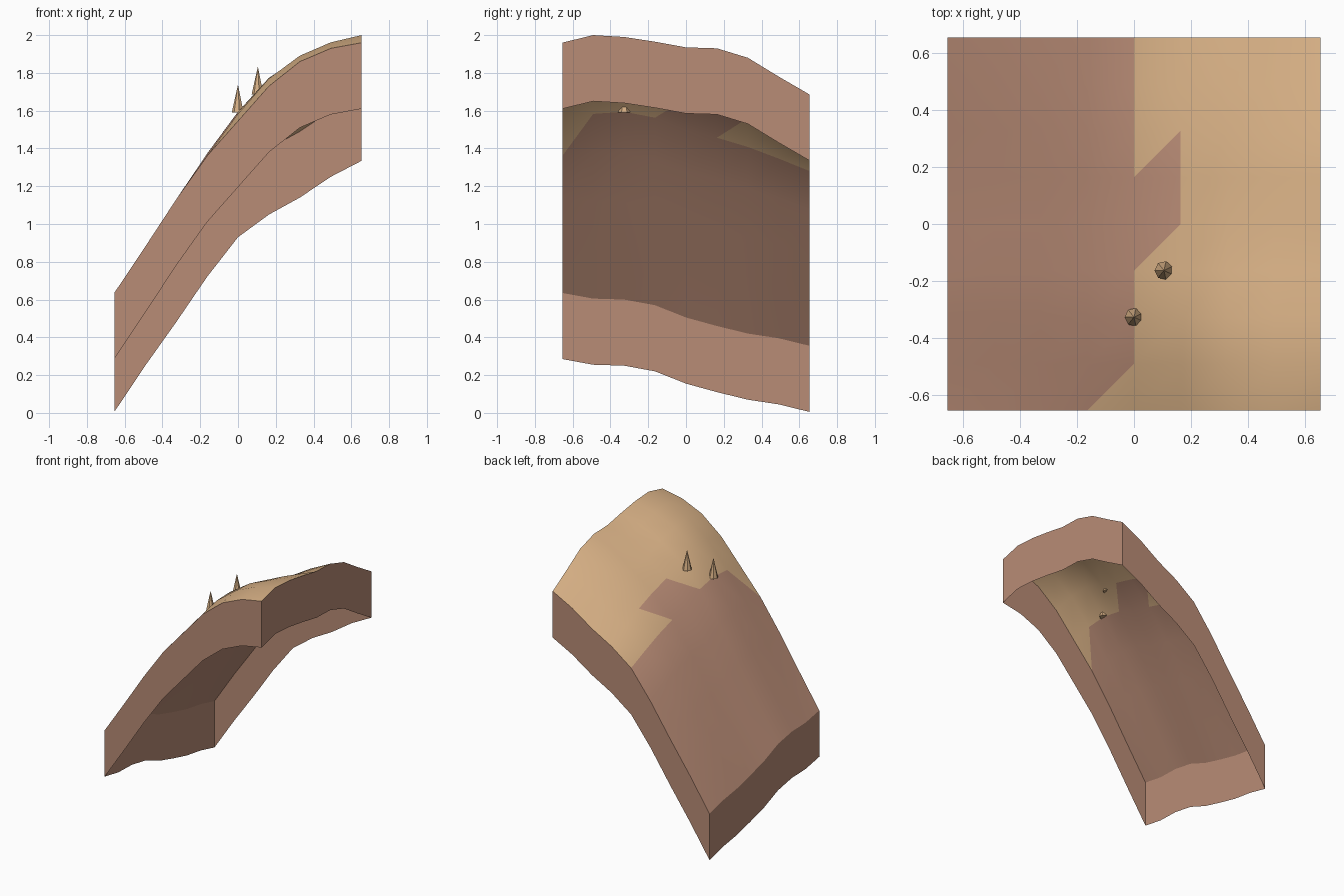
import bpy, bmesh, math

cube = bpy.data.objects.get("Cube")
if cube:
    bpy.data.objects.remove(cube)

N = 8
HALF = 0.655
STEP = 2 * HALF / N
SKIRT = 0.35

# Heights along the four borders of the tile
FRONT = [.635, .88, 1.13, 1.36, 1.545, 1.73, 1.86, 1.93, 1.96]
BACK = [.355, .60, .83, 1.07, 1.28, 1.40, 1.49, 1.60, 1.685]
RIGHT = [.635, .605, .60, .57, .505, .46, .42, .395, .355]
LEFT = [1.96, 2.0, 1.99, 1.965, 1.935, 1.93, 1.88, 1.78, 1.685]


def material(name, rgb):
    linear = [((c / 255 + 0.055) / 1.055) ** 2.4 for c in rgb] + [1]
    mat = bpy.data.materials.new(name)
    mat.use_nodes = True
    mat.diffuse_color = linear
    mat.node_tree.nodes["Principled BSDF"].inputs["Base Color"].default_value = linear
    return mat


earth = material("brown earth", (185, 140, 118))
sand = material("tan sand", (215, 176, 133))


def height(i, j):
    """Blend the border heights across the tile and add a low knoll."""
    u, v = i / N, j / N
    z = (1 - v) * FRONT[i] + v * BACK[i] + (1 - u) * RIGHT[j] + u * LEFT[j]
    z -= (1 - v) * ((1 - u) * FRONT[0] + u * FRONT[N])
    z -= v * ((1 - u) * BACK[0] + u * BACK[N])
    if 0 < i < N and 0 < j < N:
        x, y = i * STEP - HALF, j * STEP - HALF
        z += 0.055 * math.exp(-((x - 0.1) ** 2 + (y + 0.28) ** 2) / 0.097)
    return z


def is_earth(p):
    """Earth covers the steep side and a small diagonal patch past the middle."""
    d = p.y - p.x
    if p.x < 0:
        return d > -3 * STEP
    return p.x < STEP and abs(d) < STEP


def finish(bm, name, mats, smooth=False):
    mesh = bpy.data.meshes.new(name)
    bm.to_mesh(mesh)
    bm.free()
    obj = bpy.data.objects.new(name, mesh)
    bpy.context.collection.objects.link(obj)
    for m in mats:
        mesh.materials.append(m)
    if smooth:
        bpy.ops.object.select_all(action="DESELECT")
        obj.select_set(True)
        bpy.context.view_layer.objects.active = obj
        bpy.ops.object.shade_smooth_by_angle(angle=math.radians(30))
    return obj


# Hillside surface, every cell split along the same diagonal
bm = bmesh.new()
grid = [[bm.verts.new((i * STEP - HALF, j * STEP - HALF, height(i, j)))
         for j in range(N + 1)] for i in range(N + 1)]
for i in range(N):
    for j in range(N):
        a, b = grid[i][j], grid[i + 1][j]
        c, d = grid[i + 1][j + 1], grid[i][j + 1]
        for tri in ((a, b, c), (a, c, d)):
            face = bm.faces.new(tri)
            face.material_index = 0 if is_earth(face.calc_center_median()) else 1
finish(bm, "hillside", [earth, sand], smooth=True)

# Vertical skirt hanging from the border, open underneath
bm = bmesh.new()
r = range(N)
border = ([(i, 0) for i in r] + [(N, j) for j in r]
          + [(N - i, N) for i in r] + [(0, N - j) for j in r])
rings = [[bm.verts.new((i * STEP - HALF, j * STEP - HALF, height(i, j) - drop))
          for i, j in border] for drop in (0, SKIRT)]
upper, lower = rings
for k in range(len(border)):
    n = (k + 1) % len(border)
    bm.faces.new((lower[k], lower[n], upper[n], upper[k]))
finish(bm, "skirt", [earth])

# Two small pointed cones on the slope
for name, x, y, z in (("front_cone", 0, -0.327, 1.59), ("rear_cone", 0.105, -0.163, 1.685)):
    bm = bmesh.new()
    bmesh.ops.create_cone(bm, cap_ends=True, segments=7, radius1=0.033,
                          radius2=0, depth=0.148)
    obj = finish(bm, name, [sand])
    obj.location = (x, y, z + 0.074)
    obj.rotation_euler.z = math.pi / 2
